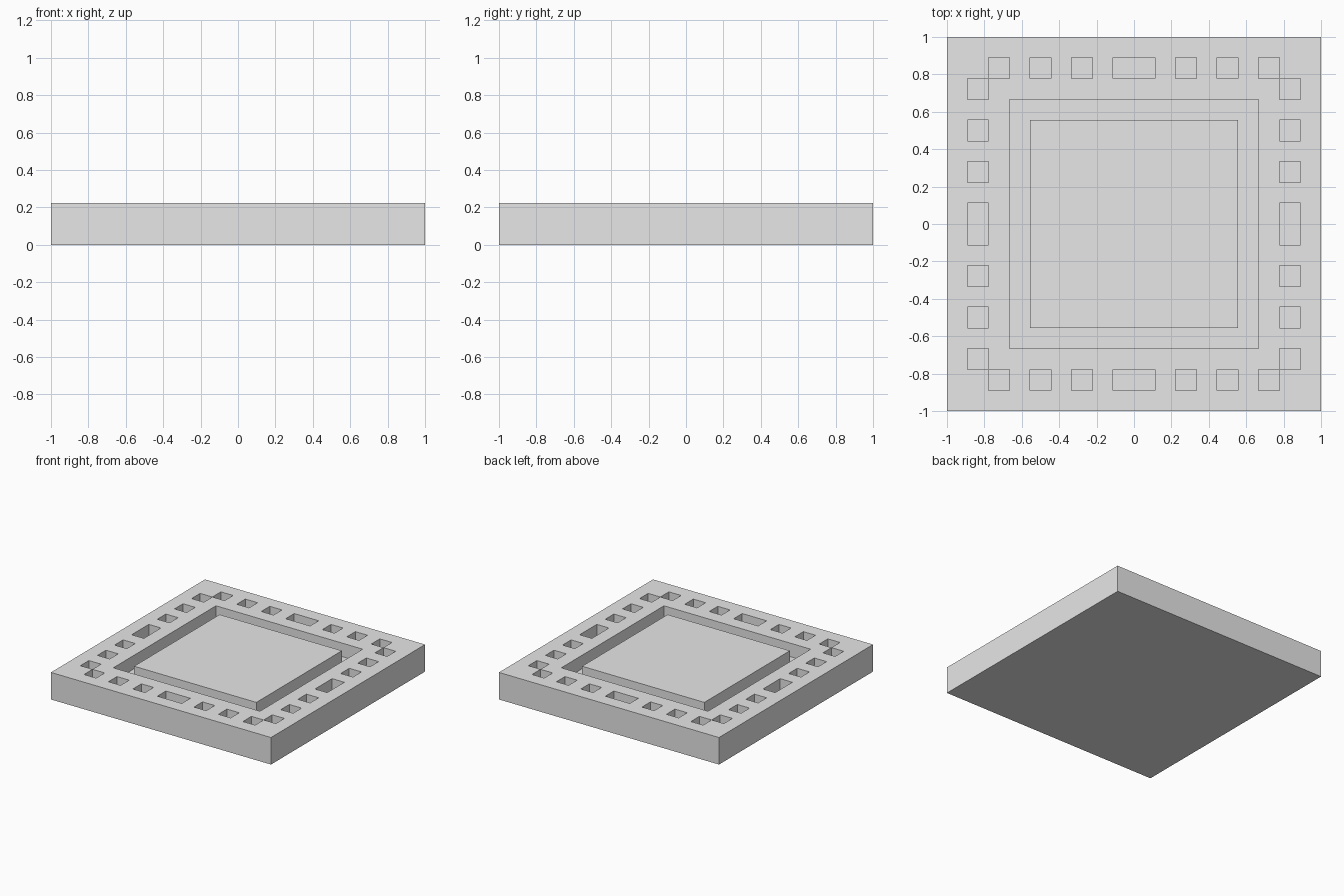
import bpy
import bmesh

cube = bpy.data.objects.get("Cube")
if cube:
    bpy.data.objects.remove(cube, do_unlink=True)

CELL = 1 / 9          # the whole design sits on a square module
HEIGHT = 2 * CELL
DEPTH = CELL


def is_recessed(face):
    """True for cells of the moat and of the ring of pockets."""
    c = face.calc_center_median()
    near, far = sorted(round(abs(v) / CELL, 1) for v in (c.x, c.y))
    moat = far == 5.5
    pocket = far == 7.5 and near in (0.5, 2.5, 4.5, 6.5)
    return moat or pocket


bm = bmesh.new()

# Top surface, divided into modules
bmesh.ops.create_grid(bm, x_segments=18, y_segments=18, size=1)
bmesh.ops.translate(bm, verts=bm.verts[:], vec=(0, 0, HEIGHT))
rim = [e for e in bm.edges if e.is_boundary]
cells = [f for f in bm.faces if is_recessed(f)]

# Outer walls and underside
skirt = bmesh.ops.extrude_edge_only(bm, edges=rim)["geom"]
for v in skirt:
    if isinstance(v, bmesh.types.BMVert):
        v.co.z = 0
bottom = [e for e in skirt if isinstance(e, bmesh.types.BMEdge) and e.is_boundary]
bmesh.ops.contextual_create(bm, geom=bottom)

# Moat and pockets pressed into the top
floor = bmesh.ops.extrude_face_region(bm, geom=cells)["geom"]
floor_verts = [v for v in floor if isinstance(v, bmesh.types.BMVert)]
bmesh.ops.translate(bm, verts=floor_verts, vec=(0, 0, -DEPTH))
leftover = [f for f in cells if f.is_valid]
if leftover:
    bmesh.ops.delete(bm, geom=leftover, context="FACES")
bmesh.ops.recalc_face_normals(bm, faces=bm.faces[:])

mesh = bpy.data.meshes.new("recessed_tile")
bm.to_mesh(mesh)
bm.free()

# Single plain grey
grey = bpy.data.materials.new("light_grey")
grey.use_nodes = True
colour = (0.8, 0.8, 0.8, 1)
grey.diffuse_color = colour
grey.node_tree.nodes["Principled BSDF"].inputs["Base Color"].default_value = colour
mesh.materials.append(grey)

tile = bpy.data.objects.new("recessed_tile", mesh)
bpy.context.collection.objects.link(tile)
